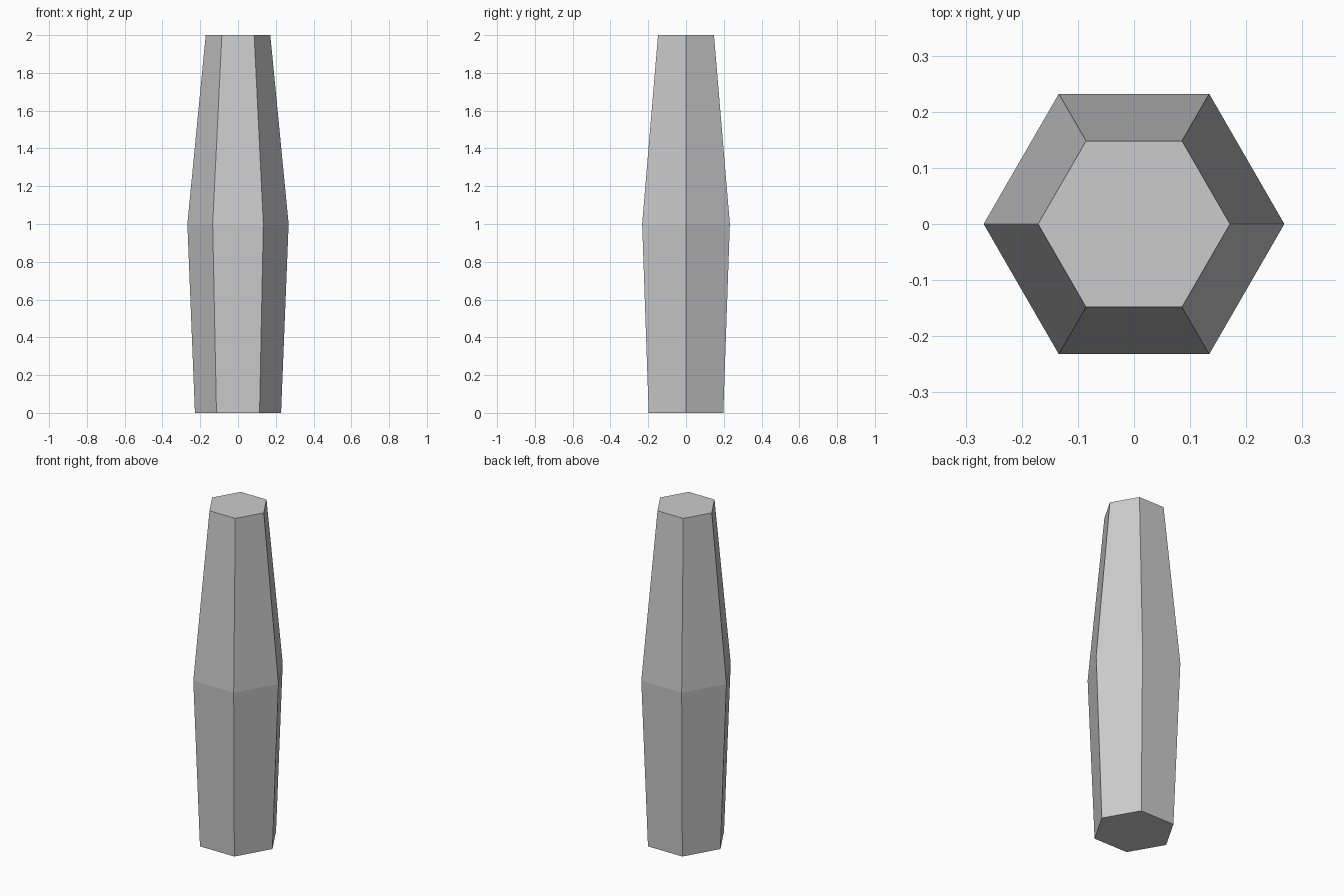
import bpy, bmesh
from math import cos, sin, tau

if "Cube" in bpy.data.objects:
    bpy.data.objects.remove(bpy.data.objects["Cube"])

SIDES = 6
# (height, corner radius): foot, belly, top
PROFILE = [(0.0, 0.228), (1.0, 0.268), (2.0, 0.171)]

# Tapered hexagonal post: stacked rings with corners on the x axis
bm = bmesh.new()
rings = [[bm.verts.new((r * cos(tau * i / SIDES), r * sin(tau * i / SIDES), z))
          for i in range(SIDES)] for z, r in PROFILE]

# Side walls
for low, high in zip(rings, rings[1:]):
    for i in range(SIDES):
        j = (i + 1) % SIDES
        bm.faces.new((low[i], low[j], high[j], high[i]))

# End caps
bm.faces.new(rings[0][::-1])
bm.faces.new(rings[-1])

mesh = bpy.data.meshes.new("hexagonal_post")
bm.to_mesh(mesh)
bm.free()
bpy.context.collection.objects.link(bpy.data.objects.new("hexagonal_post", mesh))
